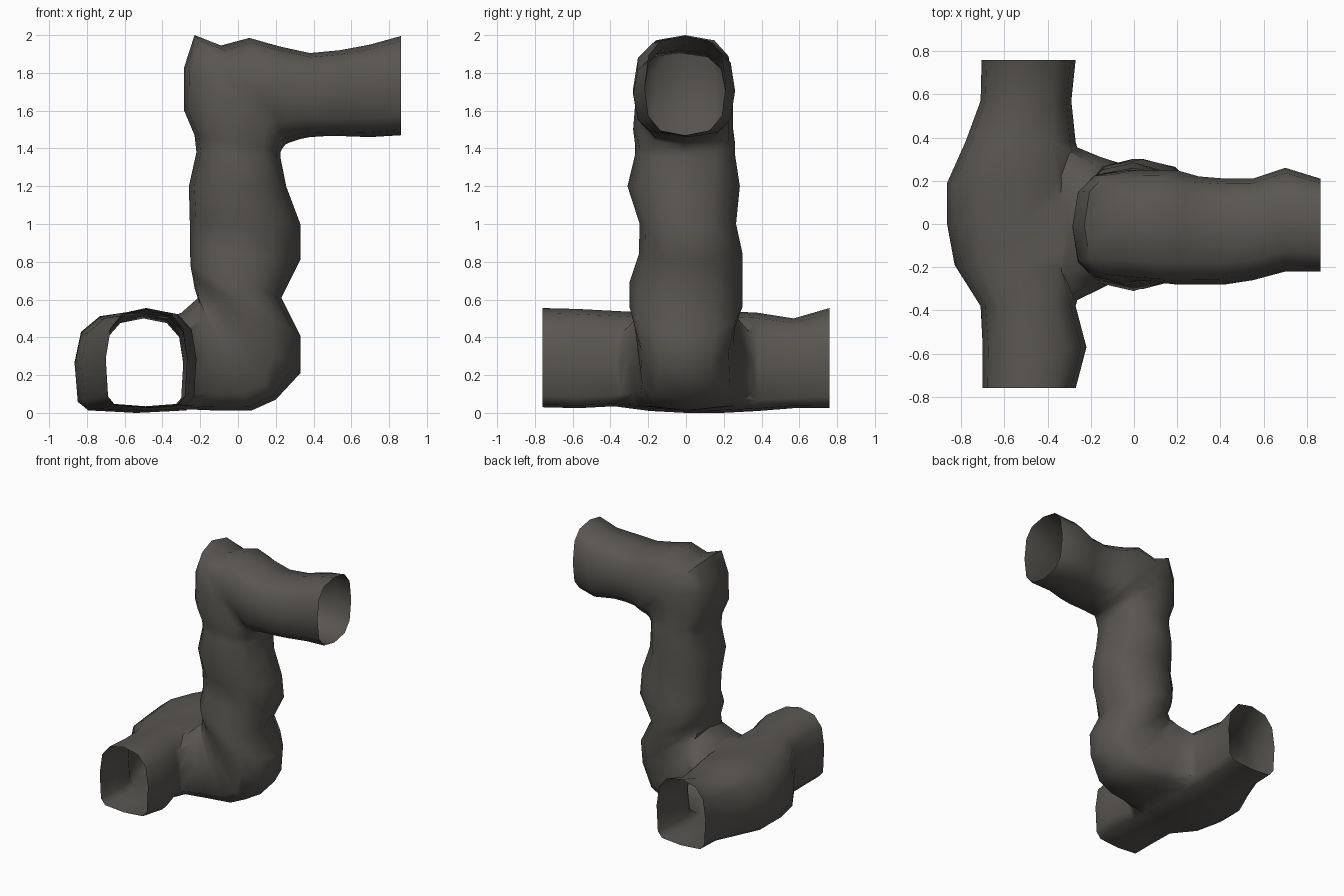
import bpy, bmesh, math
from mathutils import Vector

if "Cube" in bpy.data.objects:
    bpy.data.objects.remove(bpy.data.objects["Cube"])

SIDES = 12
rock = bpy.data.materials.new("dark brown rock")
rock.diffuse_color = (0.1, 0.093, 0.083, 1)
rock.use_nodes = True
rock.node_tree.nodes["Principled BSDF"].inputs["Base Color"].default_value = rock.diffuse_color


def sq(v, n):
    return math.copysign(abs(v) ** (2 / n), v)


def ring(a, b, axis, lo, hi, n_top, n_low):
    """Rounded-square section: a and b are opposite ends, lo..hi is the side extent."""
    a, b, axis = Vector(a), Vector(b), Vector(axis)
    mid, half = (a + b) / 2, (a - b) / 2
    pts = []
    for i in range(SIDES):
        t = 2 * math.pi * i / SIDES
        c, s = round(math.cos(t), 6), round(math.sin(t), 6)
        n = n_top if c >= 0 else n_low
        pts.append(mid + half * sq(c, n) + axis * ((lo + hi) / 2 + (hi - lo) / 2 * sq(s, n)))
    return pts


def tube(name, rings):
    """Closed loft through the rings."""
    bm = bmesh.new()
    loops = [[bm.verts.new(p) for p in r] for r in rings]
    for p, q in zip(loops, loops[1:]):
        for i in range(SIDES):
            j = (i + 1) % SIDES
            bm.faces.new((p[i], p[j], q[j], q[i]))
    bm.faces.new(loops[0])
    bm.faces.new(loops[-1])
    bmesh.ops.recalc_face_normals(bm, faces=bm.faces)
    me = bpy.data.meshes.new(name)
    bm.to_mesh(me)
    bm.free()
    me.materials.append(rock)
    ob = bpy.data.objects.new(name, me)
    bpy.context.collection.objects.link(ob)
    return ob


# Lower elbow and connector: outer/left x z, inner/right x z, y low, y high
elbow_rows = [
    (-.50, .45, -.50, .06, -.34, .34), (-.30, .53, -.30, .02, -.37, .37),
    (-.21, .61, -.10, .012, -.30, .31), (-.22, .63, .07, .012, -.26, .27),
    (-.23, .66, .20, .07, -.25, .25)]
# Shaft with side bulges
shaft_rows = [
    (-.235, .69, .33, .21, -.27, .26),
    (-.24, .72, .33, .41, -.30, .30), (-.25, .77, .23, .61, -.30, .30),
    (-.255, .87, .33, .81, -.25, .30), (-.255, 1.0, .33, 1.0, -.245, .265),
    (-.26, 1.2, .255, 1.2, -.31, .285)]
# Upper elbow and arm
arm_rows = [
    (-.22, 1.38, .225, 1.35, -.27, .26),
    (-.23, 1.47, .225, 1.38, -.27, .26), (-.285, 1.6, .235, 1.40, -.28, .25),
    (-.285, 1.83, .25, 1.42, -.27, .25), (-.23, 2.0, .27, 1.43, -.26, .25),
    (-.09, 1.945, .30, 1.44, -.27, .25), (.06, 1.985, .33, 1.45, -.28, .25),
    (.22, 1.94, .38, 1.46, -.28, .22), (.38, 1.905, .46, 1.465, -.28, .21),
    (.54, 1.92, .56, 1.465, -.26, .21), (.70, 1.95, .70, 1.46, -.22, .26),
    (.862, 1.995, .862, 1.47, -.22, .21)]
sections = []
for rows, n_top, n_low in ((elbow_rows, 2.8, 4), (shaft_rows, 2.4, 2.1), (arm_rows, 2.8, 2.8)):
    sections += [ring((ax, 0, az), (bx, 0, bz), (0, 1, 0), lo, hi, n_top, n_low)
                 for ax, az, bx, bz, lo, hi in rows]
tunnel = tube("tunnel", sections)

# Lower cross passage: y, top z, bottom z, x low, x high
cross_rows = [
    (-.76, .555, .03, -.70, -.27), (-.57, .55, .025, -.70, -.22),
    (-.38, .54, .035, -.71, -.27), (-.19, .53, .01, -.83, -.22),
    (0, .52, .0, -.865, -.2), (.19, .54, .0, -.865, -.22),
    (.38, .53, .01, -.78, -.27), (.57, .50, .025, -.71, -.29),
    (.76, .555, .025, -.705, -.27)]
cross = tube("cross_passage", [ring((0, y, t), (0, y, b), (1, 0, 0), lo, hi, 2.6, 5.5)
                               for y, t, b, lo, hi in cross_rows])

# Join into one hollow skin
mod = tunnel.modifiers.new("join", 'BOOLEAN')
mod.operation = 'UNION'
mod.solver = 'EXACT'
mod.object = cross
deps = bpy.context.evaluated_depsgraph_get()
joined = bpy.data.meshes.new_from_object(tunnel.evaluated_get(deps))
tunnel.modifiers.clear()
tunnel.data = joined
bpy.data.objects.remove(cross)

# Open the three mouths
bm = bmesh.new()
bm.from_mesh(joined)
caps = [f for f in bm.faces if all(abs(v.co.y) > .755 for v in f.verts)
        or all(v.co.x > .855 for v in f.verts)]
bmesh.ops.delete(bm, geom=caps, context='FACES')
bm.to_mesh(joined)
bm.free()

bpy.context.view_layer.objects.active = tunnel
tunnel.select_set(True)
bpy.ops.object.shade_smooth_by_angle(angle=math.radians(60))
